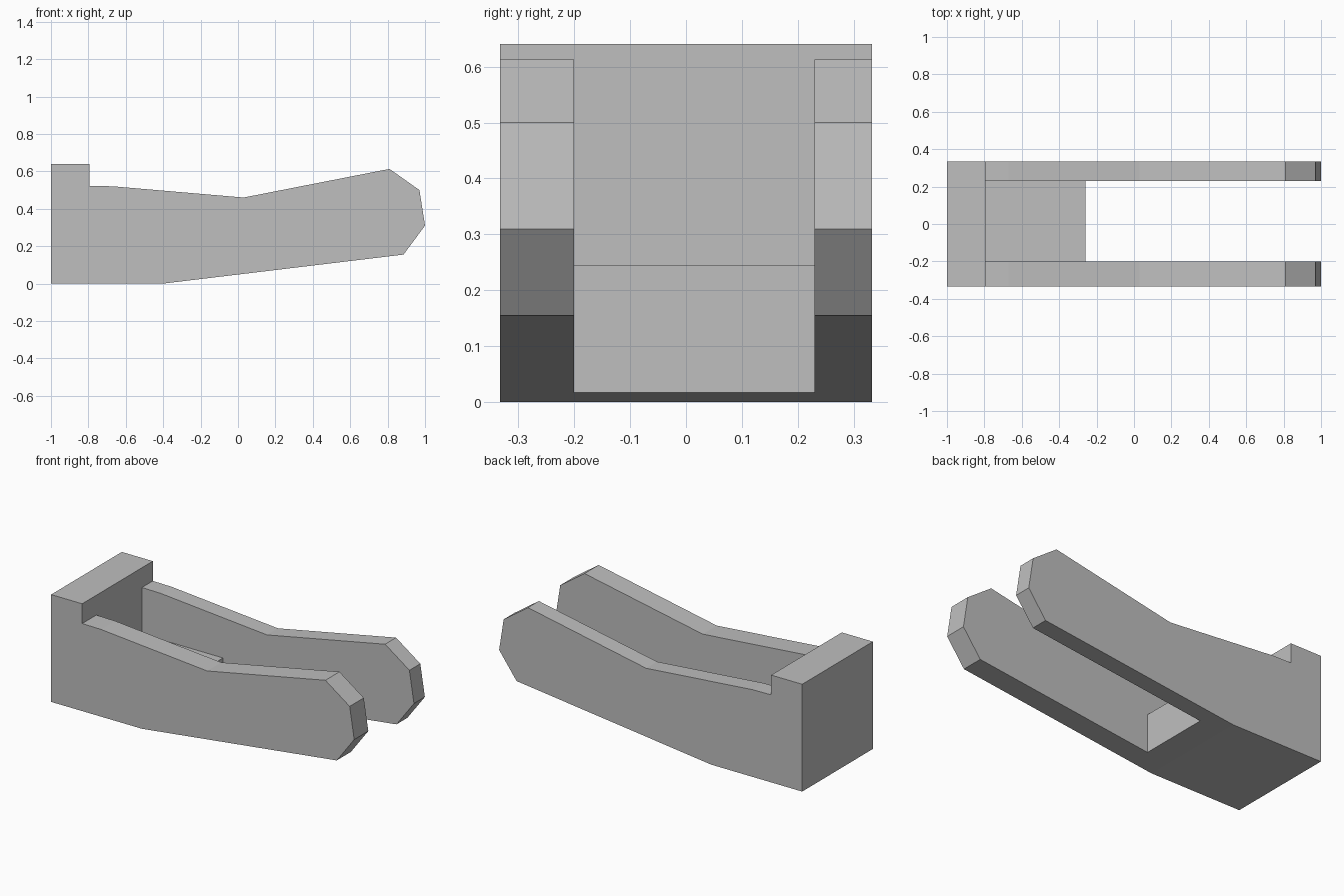
import bpy
import bmesh
from mathutils import Vector

default = bpy.data.objects.get("Cube")
if default:
    bpy.data.objects.remove(default, do_unlink=True)

grey = bpy.data.materials.new("plain grey")
grey.use_nodes = True
colour = (0.52, 0.52, 0.52, 1)
grey.diffuse_color = colour
grey.node_tree.nodes["Principled BSDF"].inputs["Base Color"].default_value = colour


def prism(name, outline, y0, y1):
    """Extrude an (x, z) outline from y0 to y1."""
    bm = bmesh.new()
    face = bm.faces.new([bm.verts.new((x, y0, z)) for x, z in outline])
    grown = bmesh.ops.extrude_face_region(bm, geom=[face])["geom"]
    verts = [v for v in grown if isinstance(v, bmesh.types.BMVert)]
    bmesh.ops.translate(bm, verts=verts, vec=Vector((0, y1 - y0, 0)))
    bmesh.ops.recalc_face_normals(bm, faces=bm.faces)
    mesh = bpy.data.meshes.new(name)
    bm.to_mesh(mesh)
    bm.free()
    mesh.materials.append(grey)
    obj = bpy.data.objects.new(name, mesh)
    bpy.context.collection.objects.link(obj)
    return obj


# Whole side outline: raised back block, dipping arms with blunt tips
side = [(-1, 0), (-0.4, 0), (0.885, 0.155), (1, 0.31), (0.97, 0.5),
        (0.81, 0.613), (0.03, 0.46), (-0.67, 0.52), (-0.795, 0.522),
        (-0.795, 0.64), (-1, 0.64)]
body = prism("forked_bracket", side, -0.333, 0.333)

# Slot between the arms, stepped to leave a floor in front of the back block
slot = [(-0.795, 0.245), (-0.26, 0.245), (-0.26, -0.5), (1.5, -0.5),
        (1.5, 1), (-0.795, 1)]
cutter = prism("slot_cutter", slot, -0.2, 0.23)
cutter.hide_render = True

# Cut the slot and discard the cutter
cut = body.modifiers.new("slot", "BOOLEAN")
cut.operation = "DIFFERENCE"
cut.solver = "EXACT"
cut.object = cutter
bpy.context.view_layer.objects.active = body
bpy.ops.object.modifier_apply(modifier=cut.name)
bpy.data.objects.remove(cutter, do_unlink=True)
